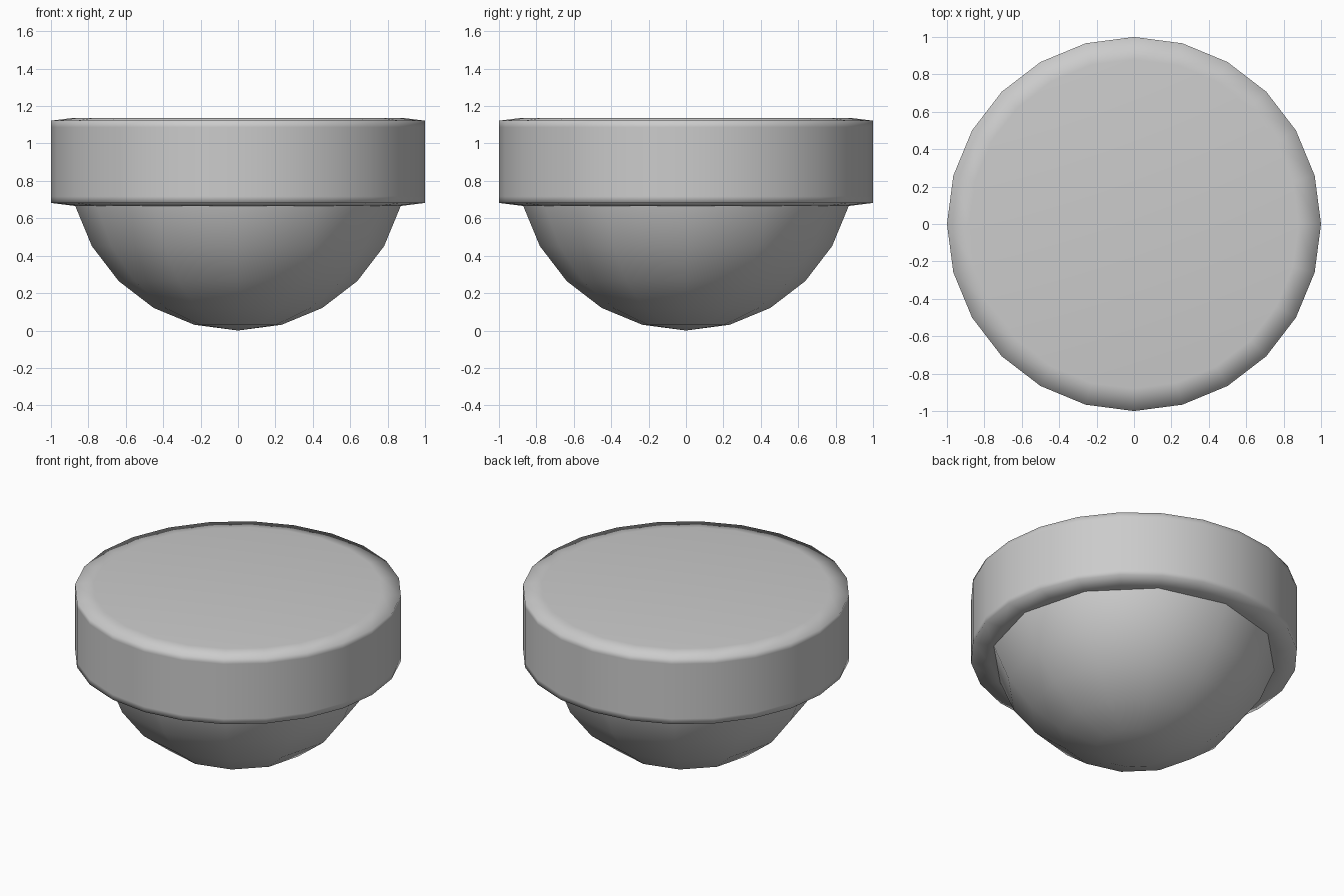
import bpy, bmesh
from math import sin, cos, pi

if "Cube" in bpy.data.objects:
    bpy.data.objects.remove(bpy.data.objects["Cube"])


def lathe(name, profile, sides):
    """Revolve (radius, z) points about z; radius 0 ends become poles, others get caps."""
    bm = bmesh.new()
    rings = []
    for r, z in profile:
        if r < 1e-6:
            rings.append([bm.verts.new((0, 0, z))] * sides)
        else:
            rings.append([bm.verts.new((r * cos(2 * pi * i / sides), r * sin(2 * pi * i / sides), z))
                          for i in range(sides)])
    for a, b in zip(rings, rings[1:]):
        for i in range(sides):
            j = (i + 1) % sides
            bm.faces.new(list(dict.fromkeys((a[i], a[j], b[j], b[i]))))
    for ring in (rings[0], rings[-1]):
        if ring[0] is not ring[1]:
            bm.faces.new(ring)
    bmesh.ops.recalc_face_normals(bm, faces=bm.faces)
    for f in bm.faces:
        f.smooth = True
    mesh = bpy.data.meshes.new(name)
    bm.to_mesh(mesh)
    bm.free()
    obj = bpy.data.objects.new(name, mesh)
    bpy.context.collection.objects.link(obj)
    return obj


MID = 0.902

# Thick disc with softly chamfered rims, mirrored about its middle
half = [(0.88, 0.235), (1.0, 0.22), (1.0, 0.185)]
disc = [(r, MID - z) for r, z in half] + [(r, MID + z) for r, z in reversed(half)]
lathe("disc_cap", disc, 24)

# Low-poly hemisphere hanging below, its rim hidden inside the disc
R = 0.902
lathe("dome", [(R * sin(k * pi / 12), MID - R * cos(k * pi / 12)) for k in range(7)], 12)
